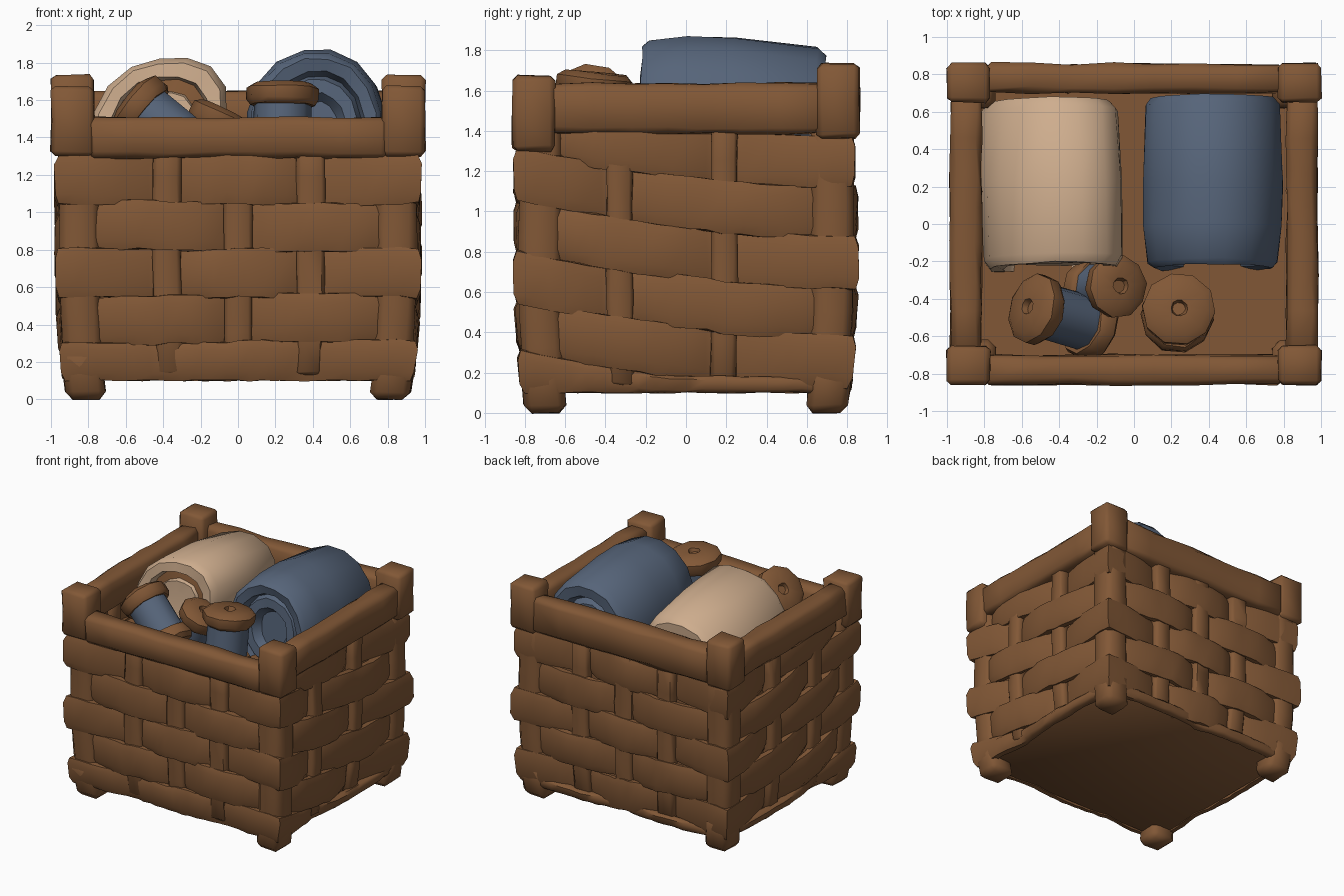
import bpy, bmesh, math, random
from mathutils import Vector

random.seed(4)
if "Cube" in bpy.data.objects:
    bpy.data.objects.remove(bpy.data.objects["Cube"])


def material(name, rgb):
    m = bpy.data.materials.new(name)
    m.use_nodes = True
    m.diffuse_color = (*rgb, 1)
    m.node_tree.nodes["Principled BSDF"].inputs["Base Color"].default_value = (*rgb, 1)
    return m


BROWN = material("wicker brown", (0.222, 0.097, 0.037))
BLUE = material("cloth blue", (0.093, 0.128, 0.192))
CREAM = material("cloth cream", (0.62, 0.42, 0.27))


def finish(name, bm, mats, angle):
    bmesh.ops.recalc_face_normals(bm, faces=bm.faces)
    me = bpy.data.meshes.new(name)
    bm.to_mesh(me)
    bm.free()
    for m in mats:
        me.materials.append(m)
    ob = bpy.data.objects.new(name, me)
    bpy.context.collection.objects.link(ob)
    bpy.ops.object.select_all(action='DESELECT')
    ob.select_set(True)
    bpy.context.view_layer.objects.active = ob
    bpy.ops.object.shade_smooth_by_angle(angle=math.radians(angle))
    return ob


def taper(co):
    # the basket curves in slightly toward its foot
    s = 1 - 0.06 * max(0, 1 - co.z / 0.7) ** 2
    return Vector((co.x * s, co.y * s, co.z))


def jitter(a):
    return Vector([random.uniform(-a, a) for _ in range(3)])


def bar(name, lo, hi, bevel=0.02, cuts=0, wobble=0.0):
    lo, hi = Vector(lo), Vector(hi)
    size, mid = hi - lo, (lo + hi) / 2
    bm = bmesh.new()
    bmesh.ops.create_cube(bm, size=1)
    for v in bm.verts:
        v.co = Vector([c * s for c, s in zip(v.co, size)]) + mid
    if bevel:
        bmesh.ops.bevel(bm, geom=bm.edges[:], offset=bevel, segments=1, affect='EDGES')
    if cuts:
        axis = max(range(3), key=lambda k: size[k])
        long_edges = [e for e in bm.edges
                      if abs(e.verts[0].co[axis] - e.verts[1].co[axis]) > size[axis] / 2]
        bmesh.ops.subdivide_edges(bm, edges=long_edges, cuts=cuts, use_grid_fill=True)
    for v in bm.verts:
        v.co = taper(v.co) + jitter(wobble)
    return finish(name, bm, [BROWN], 58)


def lathe(name, profile, mats, start, axis, sides, wobble=0.0, turn=0.0):
    # profile: (distance along axis, radius, material of the band that follows)
    q = Vector(axis).to_track_quat('Z', 'Y')
    bm = bmesh.new()
    rings = []
    for d, r, _ in profile:
        ring = []
        for k in range(sides):
            a = 2 * math.pi * k / sides + turn
            p = Vector((r * math.cos(a), r * math.sin(a), d))
            ring.append(bm.verts.new(Vector(start) + q @ p + jitter(wobble)))
        rings.append(ring)
    for (a, b), (_, _, m) in zip(zip(rings, rings[1:]), profile):
        for k in range(sides):
            n = (k + 1) % sides
            bm.faces.new((a[k], a[n], b[n], b[k])).material_index = m
    for ring, m in ((rings[0], profile[0][2]), (rings[-1], profile[-1][2])):
        bm.faces.new(ring).material_index = m
    return finish(name, bm, mats, 42)


# Woven strips: each ring passes over and under the stakes in turn
HX, HY = 0.98, 0.855
FRONT, SIDE = (-0.38, 0, 0.39), (-0.33, 0.19)
stakes = [(-HX, -HY)] + [(x, -HY) for x in FRONT]
stakes += [(HX, -HY)] + [(HX, y) for y in SIDE]
stakes += [(HX, HY)] + [(x, HY) for x in reversed(FRONT)]
stakes += [(-HX, HY)] + [(-HX, y) for y in reversed(SIDE)]
STEPS = 6


def stake_point(i, row):
    x, y = stakes[i]
    dip = 0.1 if row else 0.04
    depth = dip if (i + row) % 2 else 0
    if abs(x) == HX:
        x -= math.copysign(depth, x)
    if abs(y) == HY:
        y -= math.copysign(depth, y)
    return Vector((x, y))


def woven_row(row):
    bm = bmesh.new()
    rings = []
    count = len(stakes)
    tuck = 0.98 if row == 5 else 1
    for i in range(count):
        j = (i + 1) % count
        a, b = stake_point(i, row), stake_point(j, row)
        across = 1 if stakes[i][1] == stakes[j][1] else 0
        shift = random.uniform(-0.01, 0.01)
        for s in range(STEPS):
            t = s / STEPS
            ease = 1 - (1 - t) ** 2.5 if (i + row) % 2 else t ** 2.5
            p = a.lerp(b, t)
            p[across] = a[across] + (b[across] - a[across]) * ease
            # rows sink from the front to the back
            back = (p.y + HY) / (2 * HY)
            z0 = 0.05 + 0.25 * row - 0.18 * (1 - (1 - back) ** 2) + shift
            z1 = min(z0 + 0.26, 1.46)
            z0 = max(z0, 0.1)
            z1 = max(z1, z0 + 0.08)
            lip = (z1 - z0) * 0.2
            section = [(0.982, z0), (1, z0 + lip), (1, z1 - lip), (0.982, z1),
                       (0.94, z1), (0.94, z0)]
            rings.append([bm.verts.new(taper(Vector((p.x * k, p.y * k, z / tuck)) * tuck)
                                       + jitter(0.005)) for k, z in section])
    for a, b in zip(rings, rings[1:] + rings[:1]):
        for k in range(len(a)):
            n = (k + 1) % len(a)
            bm.faces.new((a[k], a[n], b[n], b[k]))
    finish(f"woven_strip_{row + 1}", bm, [BROWN], 50)


for row in range(6):
    woven_row(row)

# Upright stakes between the corners
for s in (-1, 1):
    for x in FRONT:
        y = sorted((s * 0.74, s * 0.83))
        bar("wall_stake", (x - 0.075, y[0], 0.13), (x + 0.075, y[1], 1.42), 0.02, 5, 0.006)
    for v in SIDE:
        x = sorted((s * 0.86, s * 0.955))
        bar("side_stake", (x[0], v - 0.065, 0.13), (x[1], v + 0.065, 1.5), 0.02, 5, 0.006)

# Corner posts with feet and thick caps
for sx in (-1, 1):
    for sy in (-1, 1):
        def corner(name, inner, outer, z0, z1, bevel, cuts):
            x = sorted((sx * inner[0], sx * outer[0]))
            y = sorted((sy * inner[1], sy * outer[1]))
            bar(name, (x[0], y[0], z0), (x[1], y[1], z1), bevel, cuts, 0.005)

        lift = 0.06 if sy > 0 else 0
        corner("corner_post", (0.74, 0.62), (0.955, 0.83), 0.1, 1.45, 0.04, 6)
        corner("foot", (0.75, 0.63), (0.975, 0.85), 0, 0.27, 0.04, 1)
        corner("post_cap", (0.77, 0.65), (1, 0.86), 1.3 + lift, 1.675 + lift, 0.025, 1)

# Rim rails
bar("front_rail", (-0.8, -0.858, 1.29), (0.8, -0.7, 1.505), 0.03, 6, 0.008)
bar("back_rail", (-0.8, 0.7, 1.37), (0.8, 0.858, 1.645), 0.03, 6, 0.008)
bar("left_rail", (0.815, -0.68, 1.385), (0.98, 0.68, 1.635), 0.03, 6, 0.008)
bar("right_rail", (-0.98, -0.68, 1.385), (-0.815, 0.68, 1.635), 0.03, 6, 0.008)

# Inner body with the shelf the goods rest on, and the base
bar("inner_body", (-0.84, -0.72, 0.13), (0.84, 0.72, 1.22), 0)
bar("base_board", (-0.92, -0.8, 0.11), (0.92, 0.8, 0.15), 0.01)


# Rolled cloth: outer layer, groove and recessed core at the ends
def cloth_roll(name, mats, profile, centre, drop, square, height, lean):
    ob = lathe(name, profile, mats, centre, (0, 1, drop), 16, 0.005, 0.2)
    # sag the round section into a squarer, leaning one
    for v in ob.data.vertices:
        dx, dz = v.co.x - centre[0], v.co.z - centre[2]
        r = max(math.hypot(dx, dz), 0.001)
        f = (abs(dx / r) ** square + abs(dz / r) ** square) ** (-1 / square)
        dz *= f * height
        v.co.x = centre[0] + dx * f + lean * dz
        v.co.z = centre[2] + dz


R = 0.375
blue_ends = [(0.1, 0.12, 0), (0.04, 0.16, 0), (0.04, 0.22, 0), (0.09, 0.24, 0),
             (0.02, 0.26, 0), (0, R - 0.055, 0), (0.03, R - 0.025, 0), (0.22, R, 0),
             (0.45, R + 0.005, 0), (0.87, R - 0.01, 0), (0.91, R - 0.04, 0),
             (0.91, 0.26, 0), (0.85, 0.23, 0), (0.88, 0.2, 0)]
cloth_roll("blue_cloth_roll", [BLUE], blue_ends, (0.42, -0.235, 1.46),
           -0.06, 2.1, 1.15, 0)
R = 0.36
cream_ends = [(0.04, 0.1, 0), (0.03, 0.18, 0), (0.06, 0.19, 1), (0.07, 0.25, 0),
              (0, 0.26, 0), (0, R - 0.03, 0), (0.05, R, 0), (0.45, R + 0.01, 0),
              (0.84, R - 0.01, 0), (0.89, R - 0.05, 0), (0.9, 0.15, 0)]
cloth_roll("cream_cloth_roll", [CREAM, BROWN], cream_ends, (-0.43, -0.235, 1.455),
           -0.1, 2.4, 1.05, 0.22)


# Thread spools: brown flanges with a hole, blue winding between
def spool(name, top, bottom, r, turn):
    axis = Vector(top) - Vector(bottom)
    h = axis.length
    f = 0.12
    prof = [(0, r - 0.03, 0), (0.03, r, 0), (f - 0.03, r, 0), (f, r - 0.02, 0),
            (f, r * 0.8, 1), (h - f, r * 0.8, 0), (h - f, r - 0.02, 0),
            (h - f + 0.03, r, 0), (h - 0.03, r, 0), (h, r - 0.04, 0),
            (h, 0.045, 0), (h - 0.03, 0.035, 0)]
    lathe(name, prof, [BROWN, BLUE], bottom, axis, 10, 0.004, turn)


spool("upright_spool", (0.24, -0.45, 1.69), (0.23, -0.5, 1.22), 0.195, 0.1)
spool("leaning_spool", (-0.07, -0.33, 1.55), (-0.24, -0.35, 1.2), 0.17, 0.3)
spool("tilted_spool", (-0.57, -0.44, 1.6), (-0.19, -0.55, 1.29), 0.19, 0.2)
